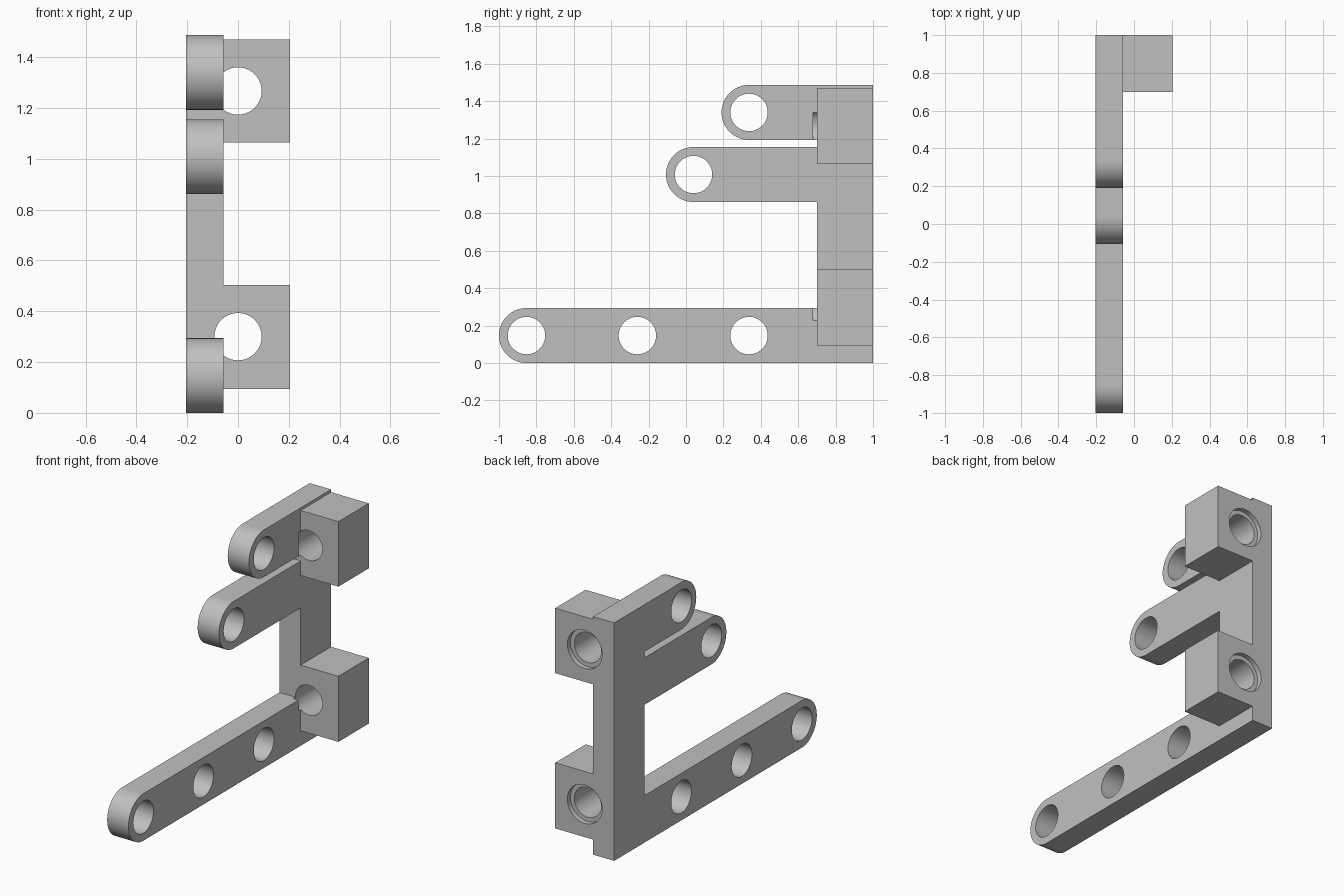
import bpy, bmesh, math
from mathutils import Matrix, Vector

cube = bpy.data.objects.get("Cube")
if cube:
    bpy.data.objects.remove(cube, do_unlink=True)

grey = bpy.data.materials.new("plain grey")
grey.use_nodes = True
colour = (0.53, 0.53, 0.53, 1)
grey.diffuse_color = colour
grey.node_tree.nodes["Principled BSDF"].inputs["Base Color"].default_value = colour

X0, X1 = -0.204, -0.057      # plate faces
COLUMN, BACK = 0.70, 1.0     # column front and back
TOP = 1.487
R = 0.147                    # rounded arm ends


def make_object(name, bm):
    bmesh.ops.recalc_face_normals(bm, faces=bm.faces[:])
    mesh = bpy.data.meshes.new(name)
    bm.to_mesh(mesh)
    bm.free()
    mesh.materials.append(grey)
    obj = bpy.data.objects.new(name, mesh)
    bpy.context.collection.objects.link(obj)
    return obj


def box(name, low, high):
    low, high = Vector(low), Vector(high)
    bm = bmesh.new()
    bmesh.ops.create_cube(bm, size=1, matrix=Matrix.Translation((low + high) / 2)
                          @ Matrix.Diagonal((*(high - low), 1)))
    return make_object(name, bm)


def cylinder(name, centre, radius, depth, axis):
    turn = Matrix.Rotation(math.pi / 2, 4, axis)
    bm = bmesh.new()
    bmesh.ops.create_cone(bm, cap_ends=True, segments=64, radius1=radius,
                          radius2=radius, depth=depth,
                          matrix=Matrix.Translation(centre) @ turn)
    return make_object(name, bm)


def rounded_end(y, z, steps=32):
    """Half circle facing forward, from bottom to top."""
    angles = [math.pi * i / steps for i in range(steps + 1)]
    return [(y - R * math.sin(a), z - R * math.cos(a)) for a in angles]


# Plate: column with three rounded arms, extruded sideways
outline = [(BACK, 0), *reversed([(BACK, TOP)])]
outline += list(reversed(rounded_end(0.337, TOP - R)))
outline += [(COLUMN, TOP - 2 * R), (COLUMN, 1.155)]
outline += list(reversed(rounded_end(0.04, 1.155 - R)))
outline += [(COLUMN, 1.155 - 2 * R), (COLUMN, 2 * R)]
outline += list(reversed(rounded_end(-0.853, R)))
bm = bmesh.new()
face = bm.faces.new([bm.verts.new((X0, y, z)) for y, z in outline])
side = bmesh.ops.extrude_face_region(bm, geom=[face])["geom"]
bmesh.ops.translate(bm, vec=(X1 - X0, 0, 0),
                    verts=[v for v in side if isinstance(v, bmesh.types.BMVert)])
bracket = make_object("bracket", bm)


def combine(tool, operation):
    tool.hide_render = True
    mod = bracket.modifiers.new(operation, "BOOLEAN")
    mod.operation, mod.object, mod.solver = operation, tool, "EXACT"
    bpy.context.view_layer.objects.active = bracket
    bpy.ops.object.modifier_apply(modifier=mod.name)
    bpy.data.objects.remove(tool, do_unlink=True)


# Mounting blocks with a bolt hole and a shallow counterbore at the back
blocks = [(0.094, 0.504, 0.30), (1.064, 1.47, 1.267)]
for low, high, hole in blocks:
    combine(box("mounting_block", (-0.13, COLUMN, low), (0.204, BACK, high)), "UNION")
for low, high, hole in blocks:
    front = 0.68
    combine(cylinder("bolt_hole", (0, (front + 1.1) / 2, hole), 0.093,
                     1.1 - front, "X"), "DIFFERENCE")
    combine(cylinder("counterbore", (0, 1.02, hole), 0.12, 0.1, "X"), "DIFFERENCE")

# Cross holes through the arms
for y, z in [(-0.853, R), (-0.26, R), (0.337, R),
             (0.04, 1.155 - R), (0.337, TOP - R)]:
    combine(cylinder("arm_hole", ((X0 + X1) / 2, y, z), 0.1, 0.4, "Y"), "DIFFERENCE")

bpy.ops.object.select_all(action="DESELECT")
bracket.select_set(True)
bpy.context.view_layer.objects.active = bracket
bpy.ops.object.shade_smooth_by_angle(angle=math.radians(30))
